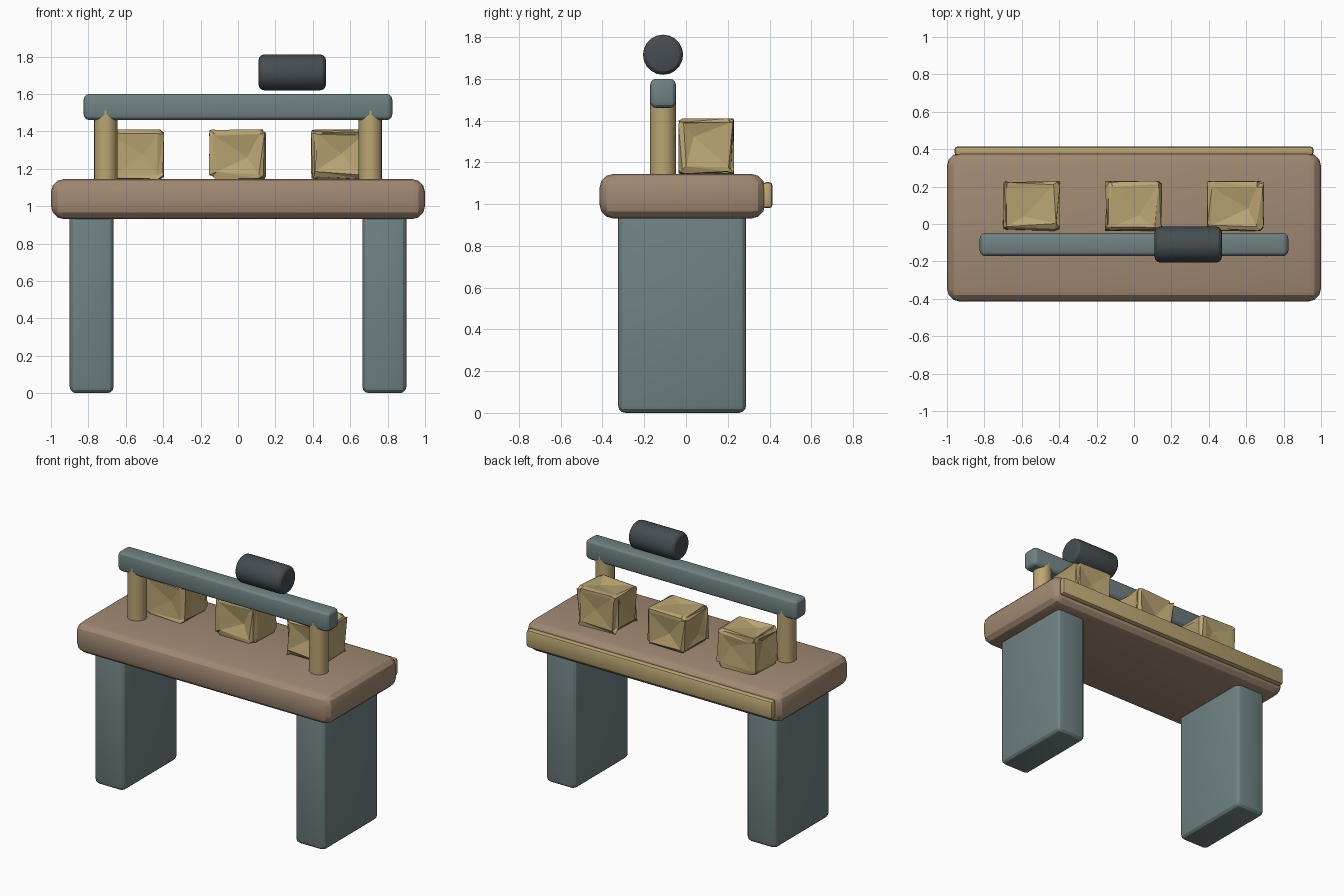
import bpy, bmesh, math, random
from mathutils import Vector

if "Cube" in bpy.data.objects:
    bpy.data.objects.remove(bpy.data.objects["Cube"])

random.seed(4)


def material(name, rgb):
    m = bpy.data.materials.new(name)
    m.diffuse_color = (*rgb, 1)
    m.use_nodes = True
    m.node_tree.nodes["Principled BSDF"].inputs["Base Color"].default_value = m.diffuse_color
    return m


WOOD = material("brown", (0.36, 0.25, 0.17))
TEAL = material("blue_grey", (0.16, 0.22, 0.225))
GOLD = material("straw", (0.50, 0.38, 0.17))
DARK = material("charcoal", (0.06, 0.075, 0.085))


def finish(o, name, mat, bevel, segments=3):
    o.name = name
    o.data.materials.append(mat)
    bpy.ops.object.transform_apply(location=False, rotation=True, scale=True)
    if bevel:
        b = o.modifiers.new("bevel", 'BEVEL')
        b.width, b.segments = bevel, segments
        b.limit_method, b.angle_limit = 'ANGLE', math.radians(40)
        bpy.ops.object.modifier_apply(modifier="bevel")
    bpy.ops.object.shade_smooth_by_angle(angle=math.radians(25))
    return o


def box(name, lo, hi, mat, bevel, segments=3):
    lo, hi = Vector(lo), Vector(hi)
    bpy.ops.mesh.primitive_cube_add(size=1, location=(lo + hi) / 2)
    o = bpy.context.object
    o.scale = hi - lo
    return finish(o, name, mat, bevel, segments)


def cylinder(name, loc, r, depth, mat, bevel, rot=(0, 0, 0), sides=20):
    bpy.ops.mesh.primitive_cylinder_add(vertices=sides, radius=r, depth=depth,
                                        location=loc, rotation=rot)
    return finish(bpy.context.object, name, mat, bevel)


def crumpled_block(name, x):
    # rounded cube whose faces are broken into shallow random creases
    half = Vector((0.152, 0.134, 0.133))
    bm = bmesh.new()
    bmesh.ops.create_cube(bm, size=2)
    bmesh.ops.scale(bm, vec=half, verts=bm.verts)
    bmesh.ops.bevel(bm, geom=bm.edges[:], offset=0.03, segments=2,
                    profile=0.5, affect='EDGES')
    big = [f for f in bm.faces if f.calc_area() > 0.02]
    for f in big:
        n = f.normal.copy()
        centre = f.calc_center_median()
        fan = bmesh.ops.poke(bm, faces=[f])
        v = fan["verts"][0]
        side = Vector([random.uniform(-0.06, 0.06) for _ in range(3)])
        v.co = centre + side - n * side.dot(n) - n * random.uniform(0.01, 0.035)
    bmesh.ops.triangulate(bm, faces=bm.faces[:])
    for v in bm.verts:
        for i in range(3):
            c = v.co[i] + random.uniform(-0.012, 0.012)
            v.co[i] = max(-half[i], min(half[i], c))
    me = bpy.data.meshes.new(name)
    bm.to_mesh(me)
    bm.free()
    o = bpy.data.objects.new(name, me)
    o.location = (x, 0.097, 1.277)
    bpy.context.collection.objects.link(o)
    me.materials.append(GOLD)


# table top and back trim
box("table_top", (-1, -0.415, 0.93), (1, 0.38, 1.145), WOOD, 0.07)
box("back_trim", (-0.96, 0.365, 0.98), (0.96, 0.415, 1.105), GOLD, 0.018, 2)

# slab legs and rail posts
for side, s in (("left", -1), ("right", 1)):
    xs = sorted((s * 0.665, s * 0.9))
    box(side + "_leg", (xs[0], -0.325, 0), (xs[1], 0.288, 0.97), TEAL, 0.035)
    cylinder(side + "_post", (s * 0.708, -0.11, 1.315), 0.063, 0.39, GOLD, 0, sides=16)

# rail with a roller above it
box("rail", (-0.825, -0.172, 1.46), (0.825, -0.048, 1.6), TEAL, 0.03)
cylinder("roller", (0.29, -0.11, 1.715), 0.096, 0.36, DARK, 0.03,
         (0, math.pi / 2, 0))

# crumpled blocks on the table
for name, x in (("left", -0.548), ("middle", -0.002), ("right", 0.543)):
    crumpled_block(name + "_block", x)
